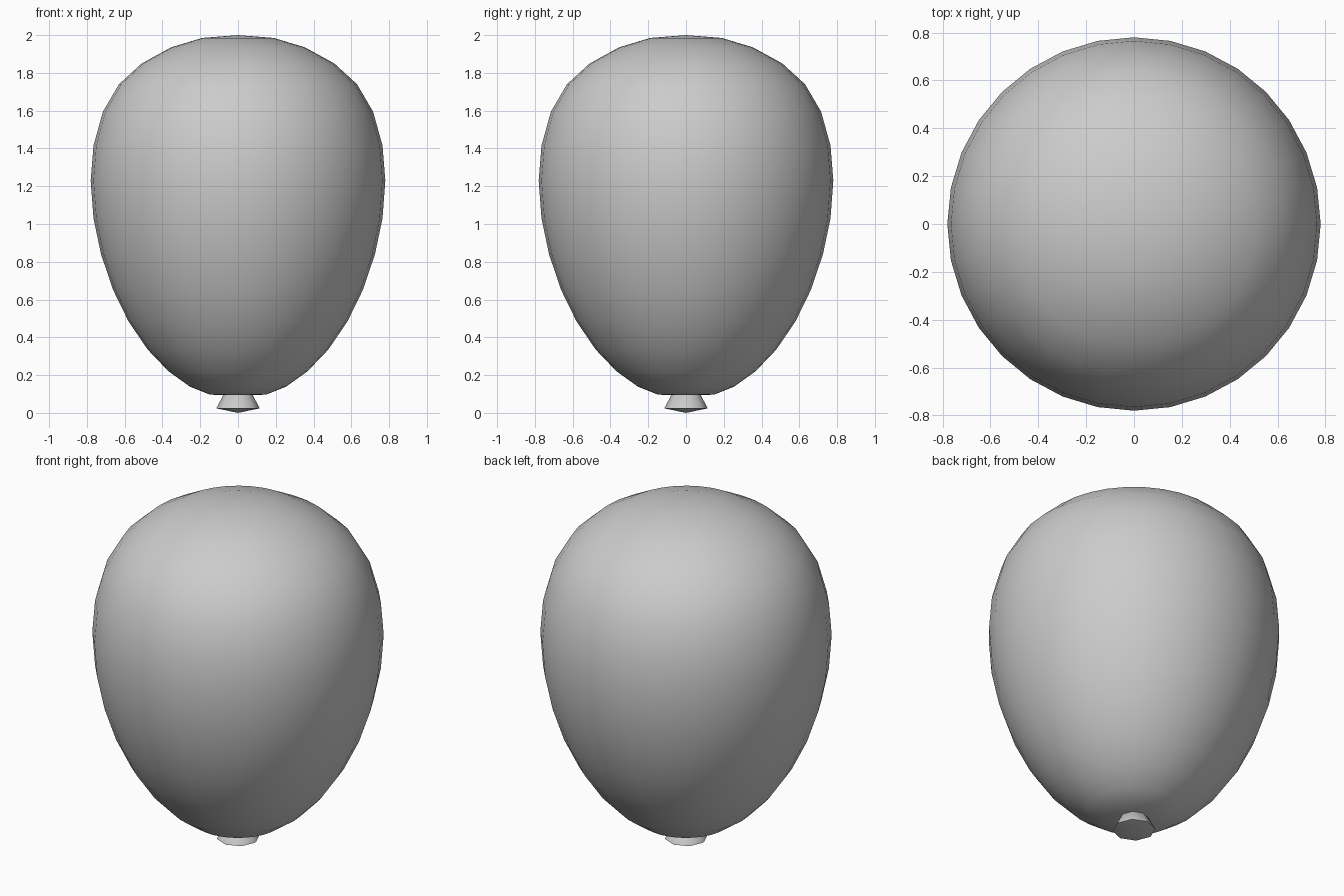
import bpy, bmesh, math

if "Cube" in bpy.data.objects:
    bpy.data.objects.remove(bpy.data.objects["Cube"])


def lathe(name, profile, sides, smooth_angle):
    """Revolve (radius, z) points about z; radius 0 makes a pole."""
    bm = bmesh.new()
    rings = []
    for r, z in profile:
        if r == 0:
            rings.append([bm.verts.new((0, 0, z))] * sides)
        else:
            rings.append([bm.verts.new((r * math.cos(2 * math.pi * i / sides),
                                        r * math.sin(2 * math.pi * i / sides), z))
                          for i in range(sides)])
    for a, b in zip(rings, rings[1:]):
        for i in range(sides):
            j = (i + 1) % sides
            corners = list(dict.fromkeys([a[i], b[i], b[j], a[j]]))
            bm.faces.new(corners)
    bmesh.ops.recalc_face_normals(bm, faces=bm.faces)
    mesh = bpy.data.meshes.new(name)
    bm.to_mesh(mesh)
    bm.free()
    obj = bpy.data.objects.new(name, mesh)
    bpy.context.collection.objects.link(obj)
    bpy.ops.object.select_all(action='DESELECT')
    obj.select_set(True)
    bpy.context.view_layer.objects.active = obj
    bpy.ops.object.shade_smooth_by_angle(angle=math.radians(smooth_angle))
    return obj


# Inflated body, widest above the middle and tapering to the bottom
lathe("balloon_body", [
    (0, 2.0), (0.19, 1.985), (0.355, 1.935), (0.51, 1.85), (0.63, 1.74),
    (0.715, 1.595), (0.765, 1.415), (0.78, 1.23), (0.765, 1.03),
    (0.725, 0.84), (0.663, 0.655), (0.58, 0.485), (0.478, 0.335),
    (0.368, 0.22), (0.253, 0.138), (0.15, 0.097), (0, 0.09)], 32, 60)

# Tied knot: narrow neck flaring to a lip with a shallow point underneath
lathe("balloon_knot", [
    (0, 0.125), (0.07, 0.11), (0.115, 0.024), (0, 0.0)], 8, 80)
